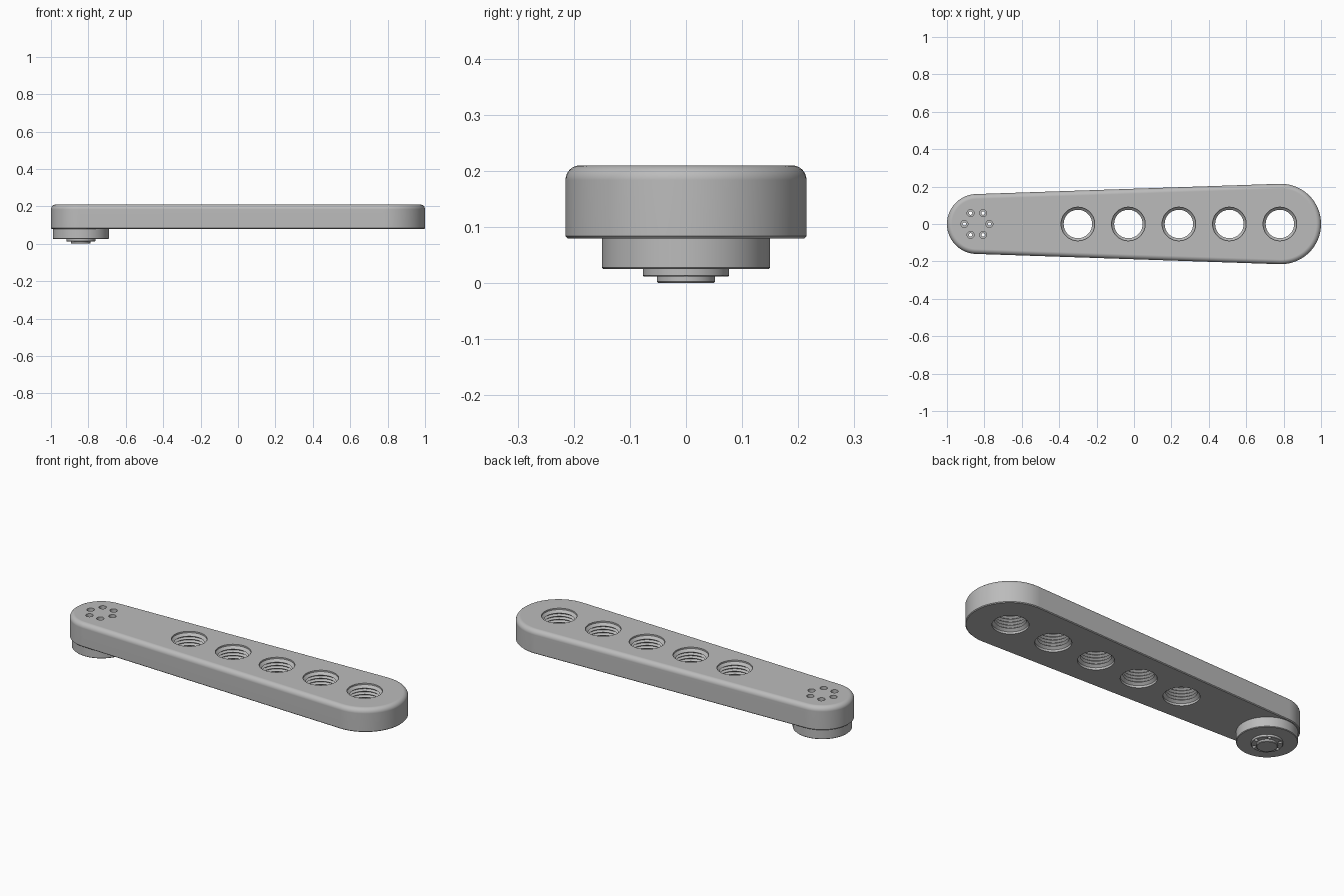
import bpy
import bmesh
from math import acos, cos, sin, pi

cube = bpy.data.objects.get("Cube")
if cube:
    bpy.data.objects.remove(cube, do_unlink=True)

# Main dimensions
BOTTOM, TOP = 0.08, 0.21
SMALL_X, SMALL_R = -0.84, 0.16
LARGE_X, LARGE_R = 0.785, 0.215
FILLET = 0.026

metal = bpy.data.materials.new("plain grey metal")
metal.use_nodes = True
GREY = (0.5, 0.5, 0.5, 1)
metal.diffuse_color = GREY
metal.node_tree.nodes["Principled BSDF"].inputs["Base Color"].default_value = GREY


def circle(x, y, r, z, count):
    return [(x + r * cos(2 * pi * i / count), y + r * sin(2 * pi * i / count), z)
            for i in range(count)]


def outline(inset, z, steps=40):
    """Two end arcs joined by their common tangents."""
    a = acos((SMALL_R - LARGE_R) / (LARGE_X - SMALL_X))
    points = []
    for x, r, start, end in ((LARGE_X, LARGE_R, -a, a), (SMALL_X, SMALL_R, a, 2 * pi - a)):
        for i in range(steps + 1):
            t = start + (end - start) * i / steps
            points.append((x + (r - inset) * cos(t), (r - inset) * sin(t), z))
    return points


def loft(bm, rings):
    """Skin a stack of rings from bottom to top and cap both ends."""
    rows = [[bm.verts.new(p) for p in ring] for ring in rings]
    for low, high in zip(rows, rows[1:]):
        for i in range(len(low)):
            j = (i + 1) % len(low)
            bm.faces.new((low[i], low[j], high[j], high[i]))
    bm.faces.new(rows[0][::-1])
    bm.faces.new(rows[-1])


def lathe(bm, x, y, profile, count):
    loft(bm, [circle(x, y, r, z, count) for r, z in profile])


def finish(name, bm):
    mesh = bpy.data.meshes.new(name)
    bm.to_mesh(mesh)
    bm.free()
    mesh.materials.append(metal)
    obj = bpy.data.objects.new(name, mesh)
    bpy.context.collection.objects.link(obj)
    return obj


def combine(target, tool, operation):
    tool.hide_render = True
    mod = target.modifiers.new(operation, "BOOLEAN")
    mod.operation, mod.object, mod.solver = operation, tool, "EXACT"
    bpy.context.view_layer.objects.active = target
    bpy.ops.object.modifier_apply(modifier=mod.name)
    bpy.data.objects.remove(tool, do_unlink=True)


# Tapered arm with a rounded top edge
bm = bmesh.new()
rings = [outline(0.004, BOTTOM), outline(0, BOTTOM + 0.004)]
for i in range(7):
    t = pi / 2 * i / 6
    rings.append(outline(FILLET * (1 - cos(t)), TOP - FILLET * (1 - sin(t))))
loft(bm, rings)
arm = finish("crank_arm", bm)

# Stepped spindle boss under the small end
bm = bmesh.new()
lathe(bm, SMALL_X, 0, [
    (0.049, 0), (0.052, 0.003), (0.052, 0.012),
    (0.075, 0.012), (0.077, 0.014), (0.077, 0.025),
    (0.147, 0.025), (0.15, 0.028), (0.15, 0.1)], 72)
combine(arm, finish("spindle_boss", bm), "UNION")

# Threaded through holes along the arm
bm = bmesh.new()
thread = [(0.09, BOTTOM - 0.02), (0.09, BOTTOM + 0.012), (0.076, BOTTOM + 0.024)]
PITCH = 0.017
for i in range(5):
    z = BOTTOM + 0.024 + PITCH * i
    thread += [(0.087, z + PITCH * 0.5), (0.076, z + PITCH)]
thread += [(0.09, TOP - 0.008), (0.09, TOP + 0.02)]
for i in range(5):
    lathe(bm, -0.3 + 0.27 * i, 0, thread, 48)
combine(arm, finish("thread_cutter", bm), "DIFFERENCE")

# Ring of six counterbored bolt holes
bm = bmesh.new()
bolt = [(0.009, -0.02), (0.009, TOP - 0.04), (0.019, TOP - 0.04), (0.019, TOP + 0.02)]
for x, y, _ in circle(SMALL_X, 0, 0.067, 0, 6):
    lathe(bm, x, y, bolt, 20)
combine(arm, finish("bolt_cutter", bm), "DIFFERENCE")

# Smooth curved walls, crisp edges and flat caps
bpy.ops.object.select_all(action="DESELECT")
arm.select_set(True)
bpy.context.view_layer.objects.active = arm
bpy.ops.object.shade_smooth_by_angle(angle=pi / 6)
weighted = arm.modifiers.new("flat caps", "WEIGHTED_NORMAL")
weighted.keep_sharp = True
